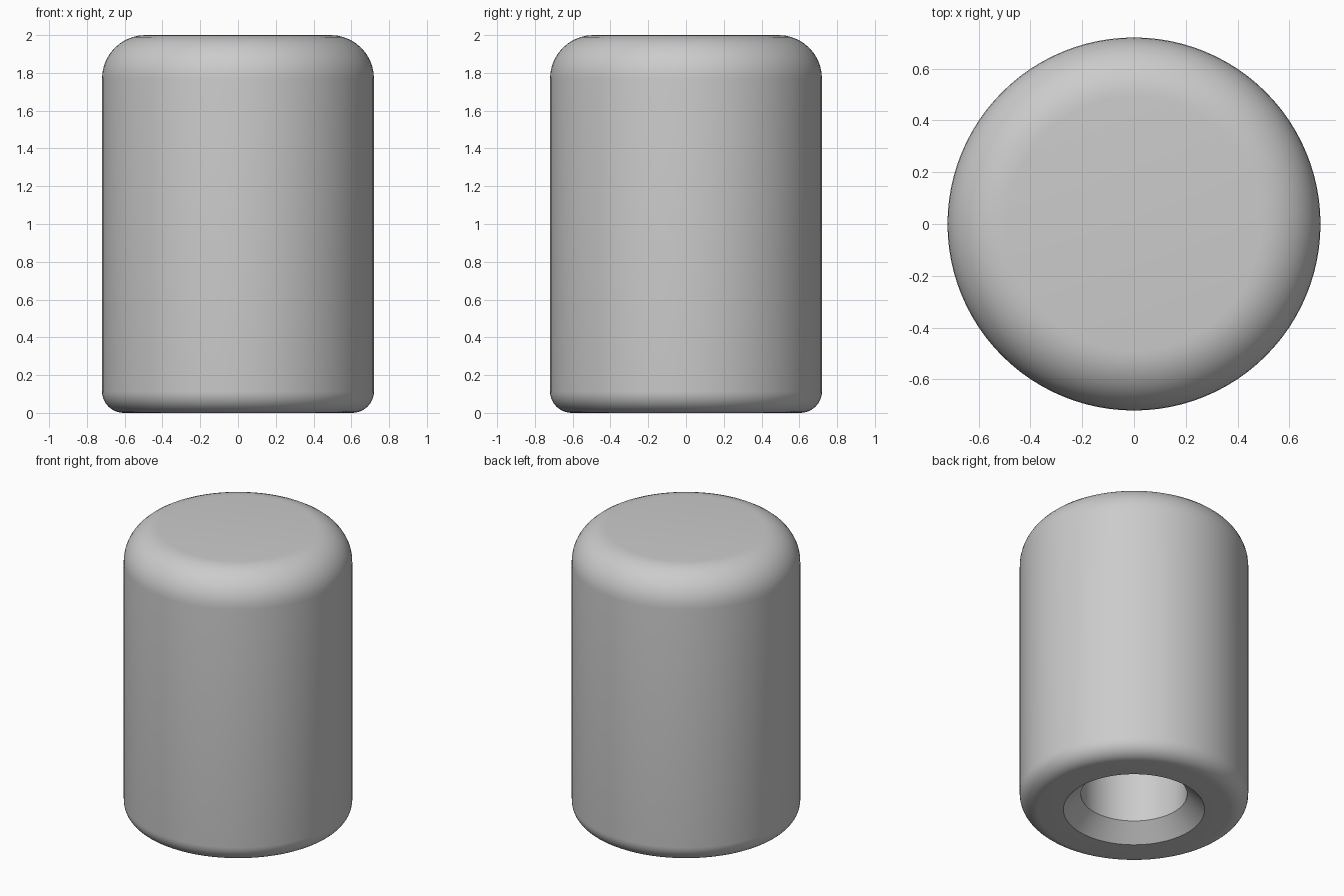
import bpy, bmesh, math
from mathutils import Vector

cube = bpy.data.objects.get("Cube")
if cube:
    bpy.data.objects.remove(cube)

RADIUS, HEIGHT = 0.72, 2.0
TOP_ROUND, BASE_ROUND = 0.23, 0.115
BORE, CHAMFER, DEPTH = 0.335, 0.11, 1.2
SIDES, STEPS = 96, 10


def fillet(r, z, size, start):
    """Quarter-circle profile points, turning from start degrees."""
    angles = [math.radians(start + 90 * i / STEPS) for i in range(STEPS + 1)]
    return [(r + size * math.cos(a), z + size * math.sin(a)) for a in angles]


# Half profile: blind bore, chamfered mouth, rounded base, wall, rounded top
profile = [(0, DEPTH), (BORE, DEPTH), (BORE, CHAMFER), (BORE + CHAMFER, 0)]
profile += fillet(RADIUS - BASE_ROUND, BASE_ROUND, BASE_ROUND, -90)
profile += fillet(RADIUS - TOP_ROUND, HEIGHT - TOP_ROUND, TOP_ROUND, 0)
profile.append((0, HEIGHT))

# Knob body, turned around the vertical axis
bm = bmesh.new()
verts = [bm.verts.new((r, 0, z)) for r, z in profile]
edges = [bm.edges.new(pair) for pair in zip(verts, verts[1:])]
bmesh.ops.spin(bm, geom=verts + edges, cent=Vector(), axis=(0, 0, 1),
               angle=math.tau, steps=SIDES, use_merge=True)
bmesh.ops.remove_doubles(bm, verts=bm.verts, dist=0.0001)
bmesh.ops.recalc_face_normals(bm, faces=bm.faces)
mesh = bpy.data.meshes.new("knob_body")
bm.to_mesh(mesh)
bm.free()
knob = bpy.data.objects.new("knob_body", mesh)
bpy.context.collection.objects.link(knob)

# Plain grey material
grey = bpy.data.materials.new("light_grey")
grey.use_nodes = True
grey.diffuse_color = (0.6, 0.6, 0.6, 1)
grey.node_tree.nodes["Principled BSDF"].inputs["Base Color"].default_value = grey.diffuse_color
mesh.materials.append(grey)

# Smooth shading with sharp bore edges
bpy.ops.object.select_all(action="DESELECT")
knob.select_set(True)
bpy.context.view_layer.objects.active = knob
bpy.ops.object.shade_smooth_by_angle(angle=math.radians(30))
